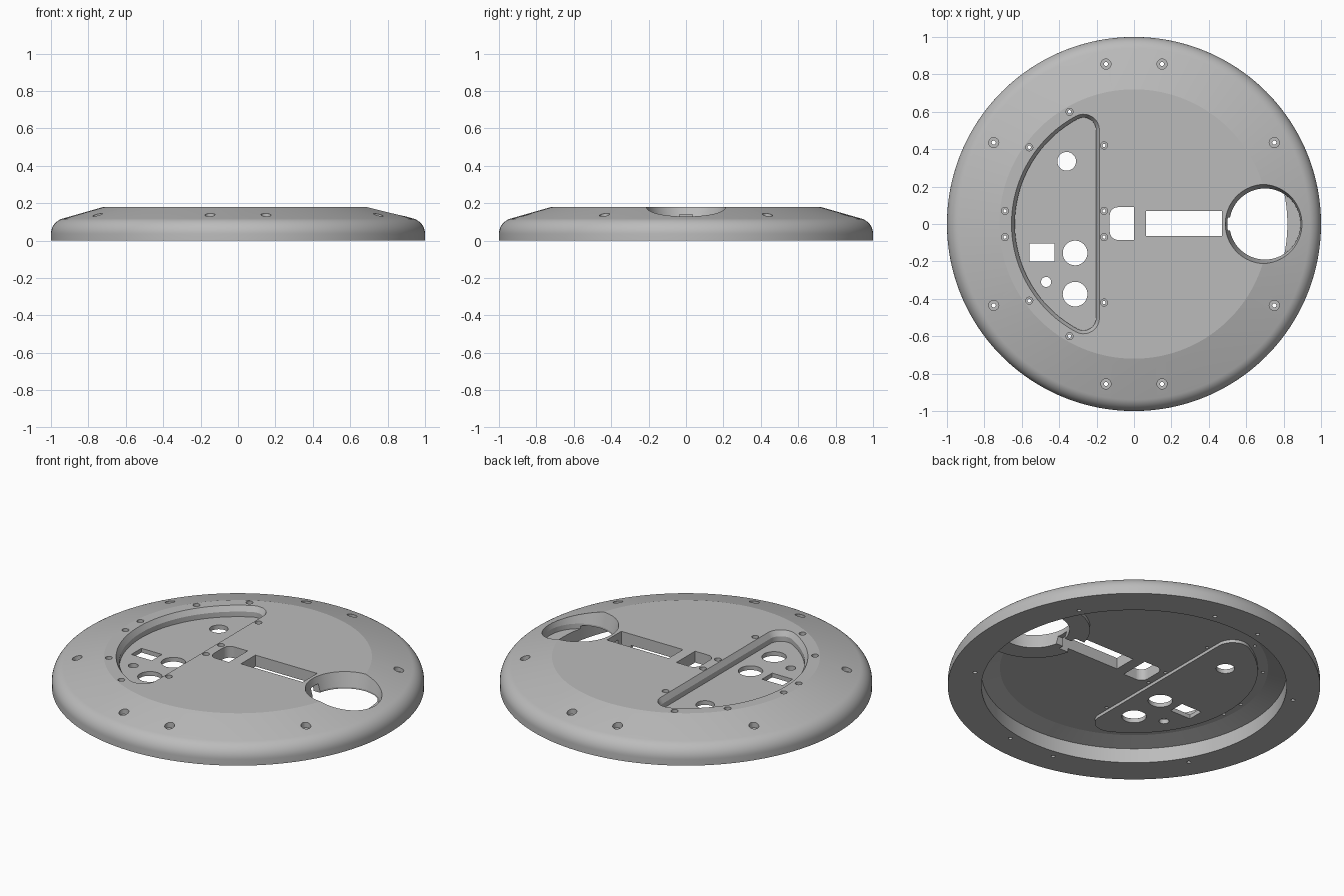
import bpy, bmesh
from math import sin, cos, pi, atan2, hypot, radians

if "Cube" in bpy.data.objects:
    bpy.data.objects.remove(bpy.data.objects["Cube"])

grey = bpy.data.materials.new("plain grey")
grey.use_nodes = True
COLOUR = (0.5, 0.5, 0.5, 1)
grey.diffuse_color = COLOUR
grey.node_tree.nodes["Principled BSDF"].inputs["Base Color"].default_value = COLOUR


def make_object(name, bm):
    bmesh.ops.recalc_face_normals(bm, faces=bm.faces)
    mesh = bpy.data.meshes.new(name)
    bm.to_mesh(mesh)
    bm.free()
    mesh.materials.append(grey)
    obj = bpy.data.objects.new(name, mesh)
    bpy.context.collection.objects.link(obj)
    return obj


def loft(name, *sections):
    """Closed solid through (outline, height) sections of equal point count."""
    bm = bmesh.new()
    rings = [[bm.verts.new((x, y, z)) for x, y in outline] for outline, z in sections]
    for low, high in zip(rings, rings[1:]):
        for i in range(len(low)):
            j = (i + 1) % len(low)
            bm.faces.new((low[i], low[j], high[j], high[i]))
    bm.faces.new(rings[0])
    bm.faces.new(rings[-1])
    return make_object(name, bm)


def lathe(name, profile, steps=192):
    """Solid of revolution; the profile starts and ends on the axis."""
    bm = bmesh.new()
    first = bm.verts.new((0, 0, profile[0][1]))
    last = bm.verts.new((0, 0, profile[-1][1]))
    rings = [[bm.verts.new((r * cos(2 * pi * i / steps), r * sin(2 * pi * i / steps), z))
              for i in range(steps)] for r, z in profile[1:-1]]
    for i in range(steps):
        j = (i + 1) % steps
        bm.faces.new((first, rings[0][i], rings[0][j]))
        bm.faces.new((last, rings[-1][i], rings[-1][j]))
        for a, b in zip(rings, rings[1:]):
            bm.faces.new((a[i], a[j], b[j], b[i]))
    return make_object(name, bm)


def circle(x, y, r, n=48):
    return [(x + r * cos(2 * pi * i / n), y + r * sin(2 * pi * i / n)) for i in range(n)]


def box(x0, x1, y0, y1):
    return [(x0, y0), (x1, y0), (x1, y1), (x0, y1)]


def arc(cx, cy, r, a0, a1, n):
    return [(cx + r * cos(a0 + (a1 - a0) * i / n), cy + r * sin(a0 + (a1 - a0) * i / n))
            for i in range(n + 1)]


def bow(offset):
    """Half-moon outline with rounded tips, grown by the offset."""
    cx, tip, big = -0.27, 0.085, 0.655
    cy = ((big - tip) ** 2 - cx ** 2) ** 0.5
    turn = atan2(cy, cx)
    r = tip + offset
    return (arc(cx, cy, r, 0, turn, 14)
            + arc(0, 0, big + offset, turn, 2 * pi - turn, 64)[1:-1]
            + arc(cx, -cy, r, 2 * pi - turn, 2 * pi, 14))


def combine(target, tool, operation):
    mod = target.modifiers.new("cut", 'BOOLEAN')
    mod.operation, mod.solver, mod.object = operation, 'EXACT', tool
    bpy.context.view_layer.objects.active = target
    bpy.ops.object.modifier_apply(modifier=mod.name)
    bpy.data.objects.remove(tool)


# Domed cover with a thick rim and a hollow underside
CEILING, TOP, FLOOR = 0.113, 0.18, 0.12
rounding = arc(0.915, 0.036, 0.085, 0, radians(74), 12)
cover = lathe("cover", [(0, CEILING), (0.72, CEILING), (0.82, 0.086), (0.82, 0), (1, 0)]
              + rounding + [(0.72, TOP), (0, TOP)])

# Raised pads beneath the half-moon pocket and the round opening
combine(cover, loft("pocket_pad", (bow(0.01), 0.095), (bow(0.01), 0.14)), 'UNION')
ring = [(min(x, 0.85), y) for x, y in circle(0.7, 0, 0.3, 96) if x < 0.86]
combine(cover, loft("opening_pad", (ring, 0.09), (ring, 0.118)), 'UNION')

cutters = []

# Half-moon pocket with a chamfered lip
cutters.append(loft("pocket", (bow(-0.018), FLOOR), (bow(-0.018), 0.15),
                    (bow(0), TOP), (bow(0), 0.3)))

# Tapered round opening
cutters.append(loft("opening", (circle(0.7, 0, 0.19, 96), 0.07), (circle(0.7, 0, 0.19, 96), 0.1),
                    (circle(0.7, 0, 0.212, 96), TOP), (circle(0.7, 0, 0.212, 96), 0.3)))

# Slots, switch window and the channel joining the slot to the opening
window = [(0, -0.085), (0, 0.09)] + arc(-0.085, 0.045, 0.045, pi / 2, pi, 8) \
    + arc(-0.085, -0.04, 0.045, pi, 1.5 * pi, 8)
for outline in (box(0.065, 0.47, -0.065, 0.07), box(-0.56, -0.425, -0.2, -0.105), window):
    cutters.append(loft("slot", (outline, 0.03), (outline, 0.3)))
channel = box(0.45, 0.54, -0.035, 0.035)
cutters.append(loft("channel", (channel, 0.03), (channel, 0.14)))

# Round holes through the pocket floor
for x, y, r in ((-0.36, 0.335, 0.05), (-0.315, -0.155, 0.066),
                (-0.315, -0.375, 0.066), (-0.47, -0.31, 0.027)):
    cutters.append(loft("hole", (circle(x, y, r), 0.03), (circle(x, y, r), 0.3)))

# Counterbored screw holes: large on the rim, small around the pocket
screws = [(sx * x, y, 0.027, 0.011) for x, y in ((0.15, 0.855), (0.75, 0.435)) for sx in (-1, 1)]
screws += [(x, y, 0.019, 0.009) for x, y in
           ((-0.345, 0.6), (-0.56, 0.41), (-0.16, 0.42), (-0.16, 0.07), (-0.69, 0.07))]
for x, y, head, shank in screws:
    surface = TOP - max(0, hypot(x, y) - 0.72) * 0.285
    seat = surface - 0.025
    for side in (-1, 1):
        wide, thin = circle(x, side * y, head, 24), circle(x, side * y, shank, 24)
        cutters.append(loft("screw_hole", (thin, -0.05), (thin, seat), (wide, seat), (wide, 0.3)))

for cutter in cutters:
    combine(cover, cutter, 'DIFFERENCE')

bpy.ops.object.select_all(action='DESELECT')
cover.select_set(True)
bpy.context.view_layer.objects.active = cover
bpy.ops.object.shade_smooth_by_angle(angle=radians(14))
